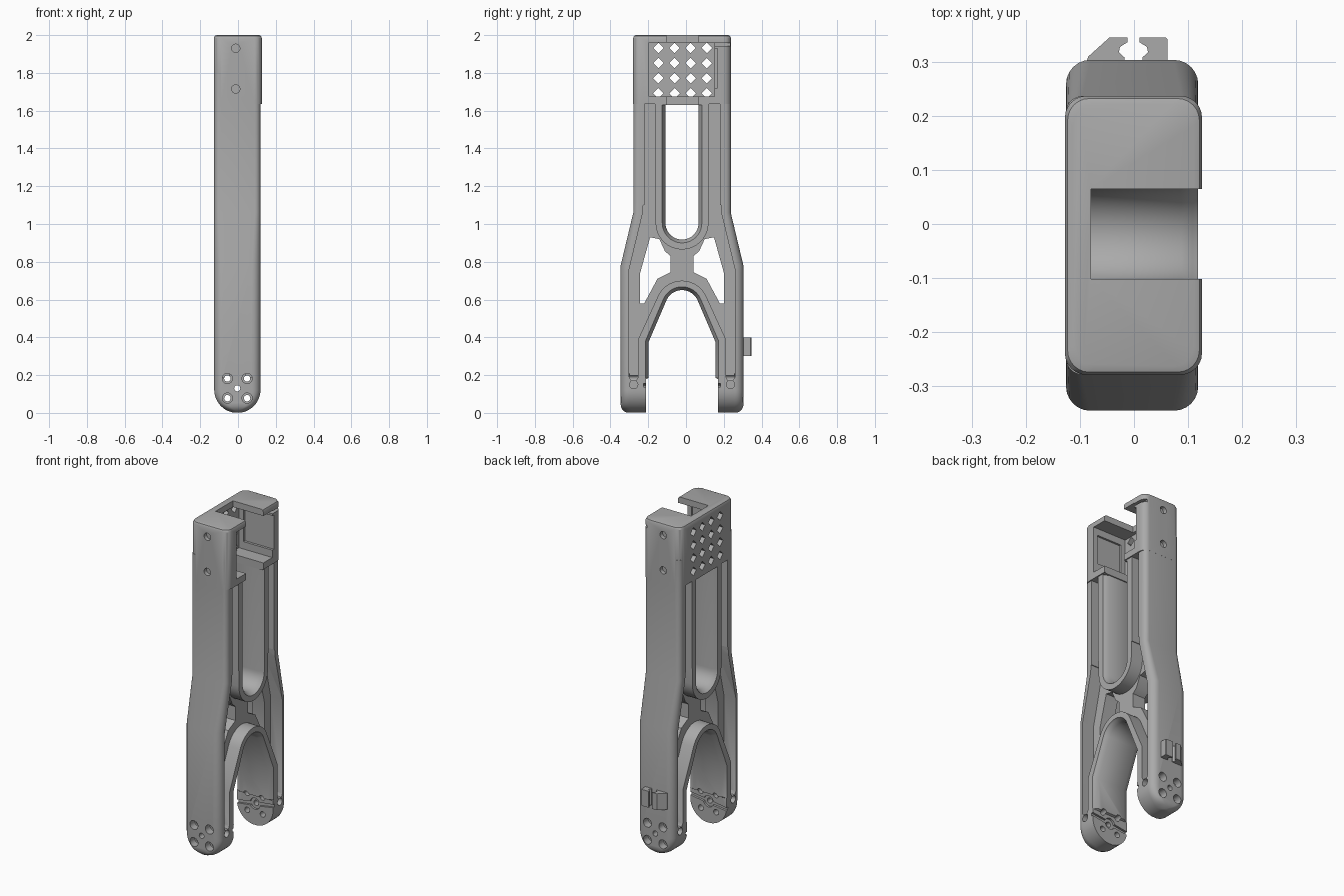
import bpy, bmesh, math

if bpy.data.objects.get("Cube"):
    bpy.data.objects.remove(bpy.data.objects["Cube"], do_unlink=True)

YC = -0.021          # symmetry plane of the frame
XC = -0.0035
grey = bpy.data.materials.new("plain grey")
grey.use_nodes = True
grey.diffuse_color = (0.4, 0.4, 0.4, 1)
grey.node_tree.nodes["Principled BSDF"].inputs["Base Color"].default_value = (0.4, 0.4, 0.4, 1)


def loft(name, rings):
    """Closed solid through rings of equal point count."""
    bm = bmesh.new()
    loops = [[bm.verts.new(p) for p in ring] for ring in rings]
    n = len(loops[0])
    for a, b in zip(loops, loops[1:]):
        for i in range(n):
            j = (i + 1) % n
            bm.faces.new((a[i], a[j], b[j], b[i]))
    bm.faces.new(loops[0][::-1])
    bm.faces.new(loops[-1])
    bmesh.ops.recalc_face_normals(bm, faces=bm.faces)
    mesh = bpy.data.meshes.new(name)
    bm.to_mesh(mesh)
    bm.free()
    mesh.materials.append(grey)
    ob = bpy.data.objects.new(name, mesh)
    bpy.context.collection.objects.link(ob)
    return ob


def place(p, axis, t):
    u, v = p
    return {"x": (t, u, v), "y": (u, t, v), "z": (u, v, t)}[axis]


def prism(name, pts, axis, lo, hi):
    return loft(name, [[place(p, axis, t) for p in pts] for t in (lo, hi)])


def box(name, x0, x1, y0, y1, z0, z1):
    return prism(name, [(x0, y0), (x1, y0), (x1, y1), (x0, y1)], "z", z0, z1)


def rod(name, axis, u, v, r, lo, hi, n=24):
    pts = [(u + r * math.cos(i * math.tau / n), v + r * math.sin(i * math.tau / n)) for i in range(n)]
    return prism(name, pts, axis, lo, hi)


def combine(target, tool, operation="DIFFERENCE"):
    mod = target.modifiers.new("combine", "BOOLEAN")
    mod.operation, mod.object, mod.solver = operation, tool, "EXACT"
    bpy.context.view_layer.objects.active = target
    bpy.ops.object.modifier_apply(modifier=mod.name)
    bpy.data.objects.remove(tool, do_unlink=True)


def mirrored(half):
    """Half outline as (distance from the symmetry plane, z)."""
    return [(YC + w, z) for w, z in half] + [(YC - w, z) for w, z in reversed(half)]


def rounded_ring(z, hw, hd, r, xc=XC, k=6):
    r = min(r, hw * 0.98)
    ring = []
    for q, (sx, sy) in enumerate([(1, 1), (-1, 1), (-1, -1), (1, -1)]):
        for i in range(k + 1):
            a = (q + i / k) * math.pi / 2
            ring.append((xc + sx * (hw - r) + r * math.cos(a), YC + sy * (hd - r) + r * math.sin(a), z))
    return ring


def slot_outline(off):
    r = 0.0875 + off
    arc = [(r * math.sin(a), 1.005 - r * math.cos(a)) for a in [(i + 0.5) * math.pi / 19 for i in range(9)]]
    return mirrored(arc + [(r, 1.005), (r, 1.63)])


def arch_outline(off):
    side = [(0.19, -0.1), (0.19, 0.18), (0.177 + off, 0.185), (0.177 + off, 0.375 + off / 4)]
    arc = []
    for i in range(9):
        a = math.radians(24 + i * 8)
        arc.append(((0.09 + off) * math.cos(a), 0.56 + (0.09 + off) * math.sin(a)))
    return mirrored(side + arc)


# Frame shell: rounded feet, straight shanks, tapering to the upper legs
R, HW = 0.045, 0.1225
rings = []
for i in range(1, 13):
    a = i / 12 * math.pi / 2
    z = HW * (1 - math.cos(a))
    inset = R - math.sqrt(R * R - (R - z) ** 2) if z < R else 0
    rings.append(rounded_ring(z, HW * math.sin(a), 0.325 - inset, R))
rings += [rounded_ring(0.78, HW, 0.325, R), rounded_ring(1.06, HW, 0.258, 0.03),
          rounded_ring(1.8, HW, 0.258, 0.03)]
frame = loft("leg_frame", rings)

# Head housing
head = loft("head", [rounded_ring(z, 0.127 - s, 0.2585 - s, 0.04, -0.001) for z, s in
                     [(1.635, 0), (1.985, 0), (1.996, 0.005), (2.0, 0.015)]])
combine(frame, head, "UNION")

# Long slot and lower arch, both with softened rims
rims = [(-0.14, 0.025), (-0.115, 0.012), (-0.095, 0), (0.088, 0), (0.108, 0.012), (0.135, 0.025)]
for outline in (slot_outline, arch_outline):
    combine(frame, loft("opening", [[(x, y, z) for y, z in outline(off)] for x, off in rims]))

# Channels on both sides, leaving a web in the middle
pocket = [(0.14 * math.sin(a), 1.005 - 0.14 * math.cos(a)) for a in [(i + 0.5) * math.pi / 19 for i in range(9)]]
pocket += [(0.14, 1.005), (0.14, 1.1), (0.144, 1.1), (0.144, 1.635), (0.2, 1.635), (0.2, 1.1), (0.205, 1.1),
           (0.21, 1.05), (0.28, 0.76), (0.28, 0.19), (0.27, 0.172), (0.242, 0.172), (0.232, 0.19), (0.232, 0.39)]
pocket += [(0.14 * math.cos(a), 0.56 + 0.14 * math.sin(a)) for a in [math.radians(24 + i * 8) for i in range(9)]]
for lo, hi in ((0.04, 0.2), (-0.2, -0.045)):
    combine(frame, prism("channel", mirrored(pocket), "x", lo, hi))

# Windows beside the bridge, and round channel ends
window = [(0.169, 0.93), (0.12, 0.92), (0.09, 0.855), (0.06, 0.83), (0.06, 0.745), (0.13, 0.71),
          (0.2, 0.58), (0.222, 0.58), (0.222, 0.74)]
for s in (-1, 1):
    combine(frame, prism("window", [(YC + s * w, z) for w, z in window], "x", -0.3, 0.3))
    for lo, hi in ((0.08, 0.2), (-0.2, -0.085)):
        combine(frame, rod("channel_end", "x", YC + s * 0.256, 0.15, 0.022, lo, hi))

# Head cavity, top opening, inner wall recesses and side groove
combine(frame, box("cavity", -0.1, 0.3, -0.195, 0.152, 1.675, 1.962))
combine(frame, box("top_opening", -0.08, 0.3, -0.102, 0.065, 1.6, 2.2))
combine(frame, box("front_recess", -0.07, 0.1, -0.207, -0.19, 1.74, 1.92))
combine(frame, box("back_recess", -0.07, 0.3, 0.14, 0.167, 1.72, 1.93))
combine(frame, box("side_groove", 0.1, 0.3, 0.14, 0.3, 1.942, 1.958))

# Diamond grille
for i in range(4):
    for j in range(4):
        combine(frame, rod("diamond", "x", -0.146 + i * 0.0853, 1.692 + j * 0.08, 0.028, -0.3, -0.09, 4))

# Screw holes in the head
for z in (1.93, 1.715):
    for lo, hi in ((-0.4, -0.255), (0.213, 0.4)):
        combine(frame, rod("screw_hole", "y", -0.012, z, 0.022, lo, hi))

# Foot holes with counterbores, centre hole and inner pad grooves
FX, FZ = -0.004, 0.13
for dx in (-0.052, 0.052):
    for dz in (-0.052, 0.052):
        combine(frame, rod("foot_hole", "y", FX + dx, FZ + dz, 0.017, -0.5, 0.5))
        for lo, hi in ((-0.5, -0.3), (0.258, 0.5)):
            combine(frame, rod("counterbore", "y", FX + dx, FZ + dz, 0.027, lo, hi))
combine(frame, rod("centre_hole", "y", FX, FZ, 0.016, -0.5, 0.5))
for s in (-1, 1):
    y0, y1 = sorted((YC + s * 0.15, YC + s * 0.203))
    combine(frame, rod("pad_recess", "y", FX, FZ, 0.034, y0, y1))
    groove = [(-0.15, -0.03), (0, -0.012), (0.15, 0.012), (0.15, 0.03), (0, 0.012), (-0.15, -0.012)]
    combine(frame, prism("pad_groove", [(FX + u, FZ + v) for u, v in groove], "y", y0, y1))

# Cable hooks on the back of one shank
hook_a = [(-0.09, 0.295), (-0.085, 0.31), (-0.045, 0.346), (-0.012, 0.346), (-0.012, 0.337), (-0.026, 0.328),
          (-0.028, 0.318), (-0.018, 0.309), (-0.018, 0.295)]
hook_b = [(0.062, 0.295), (0.062, 0.342), (0.058, 0.346), (0.01, 0.346), (0.01, 0.337), (0.024, 0.328),
          (0.026, 0.318), (0.016, 0.309), (0.016, 0.295)]
prism("wide_hook", hook_a, "z", 0.3, 0.4)
prism("narrow_hook", hook_b, "z", 0.3, 0.4)

# Smooth shading with sharp edges kept
bpy.ops.object.select_all(action="DESELECT")
frame.select_set(True)
bpy.context.view_layer.objects.active = frame
bpy.ops.object.shade_smooth_by_angle(angle=math.radians(32))
